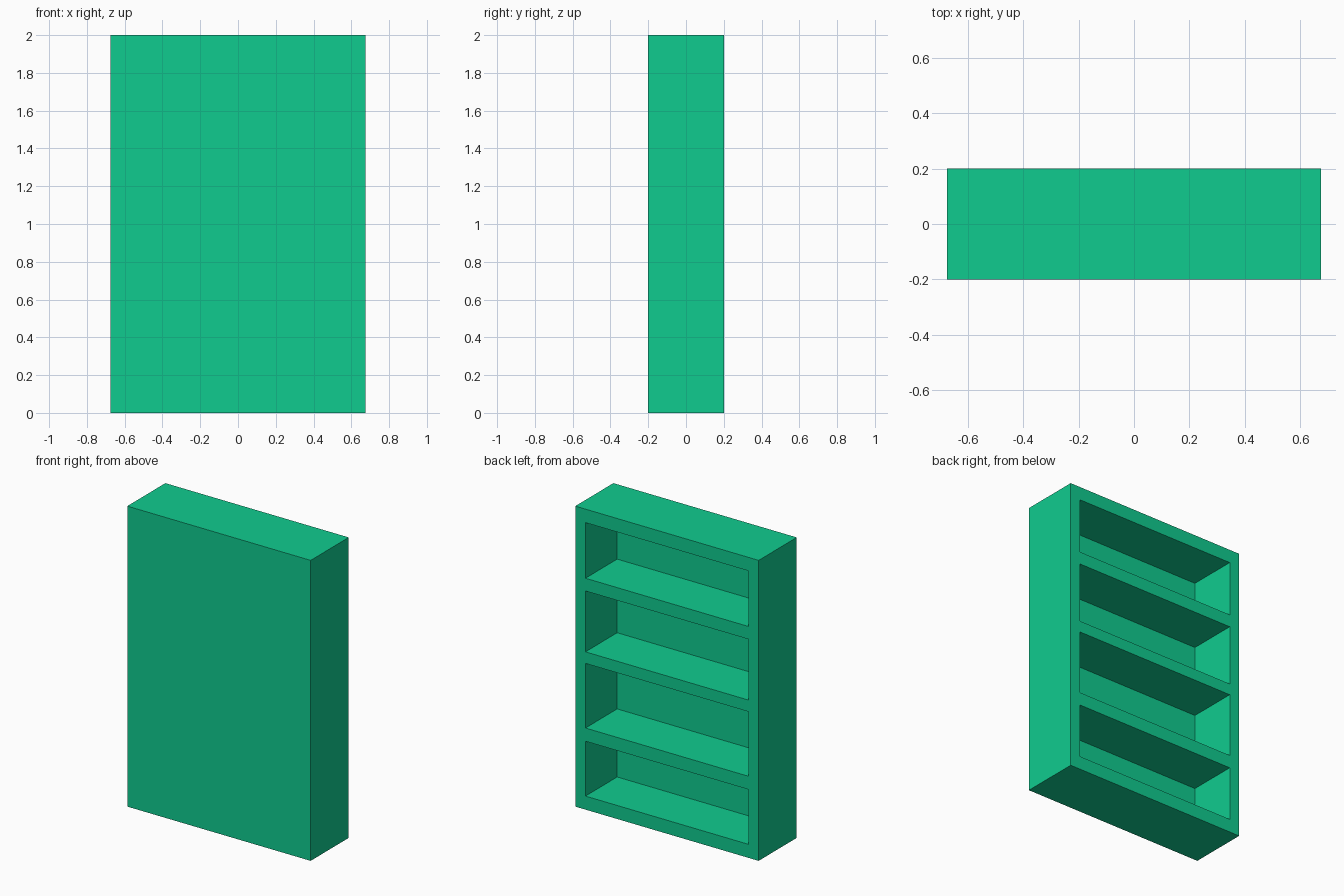
import bpy

if "Cube" in bpy.data.objects:
    bpy.data.objects.remove(bpy.data.objects["Cube"])

WIDTH, DEPTH, HEIGHT = 1.35, 0.40, 2.0
SIDE = 0.075          # side board thickness
PANEL = 0.067         # thickness of the closed front panel
# bottom and top height of each compartment
COMPARTMENTS = [(0.09, 0.455), (0.543, 0.973), (1.05, 1.455), (1.54, 1.91)]


def box(name, low, high):
    """Axis-aligned box between two corners."""
    centre = [(a + b) / 2 for a, b in zip(low, high)]
    bpy.ops.mesh.primitive_cube_add(size=1, location=centre)
    obj = bpy.context.object
    obj.name = name
    obj.scale = [b - a for a, b in zip(low, high)]
    bpy.ops.object.transform_apply(location=True, rotation=False, scale=True)
    return obj


# Cabinet body
case = box("bookcase", (-WIDTH / 2, -DEPTH / 2, 0), (WIDTH / 2, DEPTH / 2, HEIGHT))

# Compartments cut in from the open side
for i, (bottom, top) in enumerate(COMPARTMENTS):
    cutter = box(f"compartment_cutter_{i}",
                 (-WIDTH / 2 + SIDE, -DEPTH / 2 + PANEL, bottom),
                 (WIDTH / 2 - SIDE, DEPTH / 2 + 0.1, top))
    cutter.hide_render = True
    cut = case.modifiers.new("compartment", 'BOOLEAN')
    cut.operation = 'DIFFERENCE'
    cut.solver = 'EXACT'
    cut.object = cutter
    bpy.context.view_layer.objects.active = case
    bpy.ops.object.modifier_apply(modifier=cut.name)
    bpy.data.objects.remove(cutter)

# Green paint
paint = bpy.data.materials.new("green_paint")
paint.diffuse_color = (0.005, 0.6, 0.275, 1)
paint.use_nodes = True
paint.node_tree.nodes["Principled BSDF"].inputs["Base Color"].default_value = paint.diffuse_color
case.data.materials.clear()
case.data.materials.append(paint)
